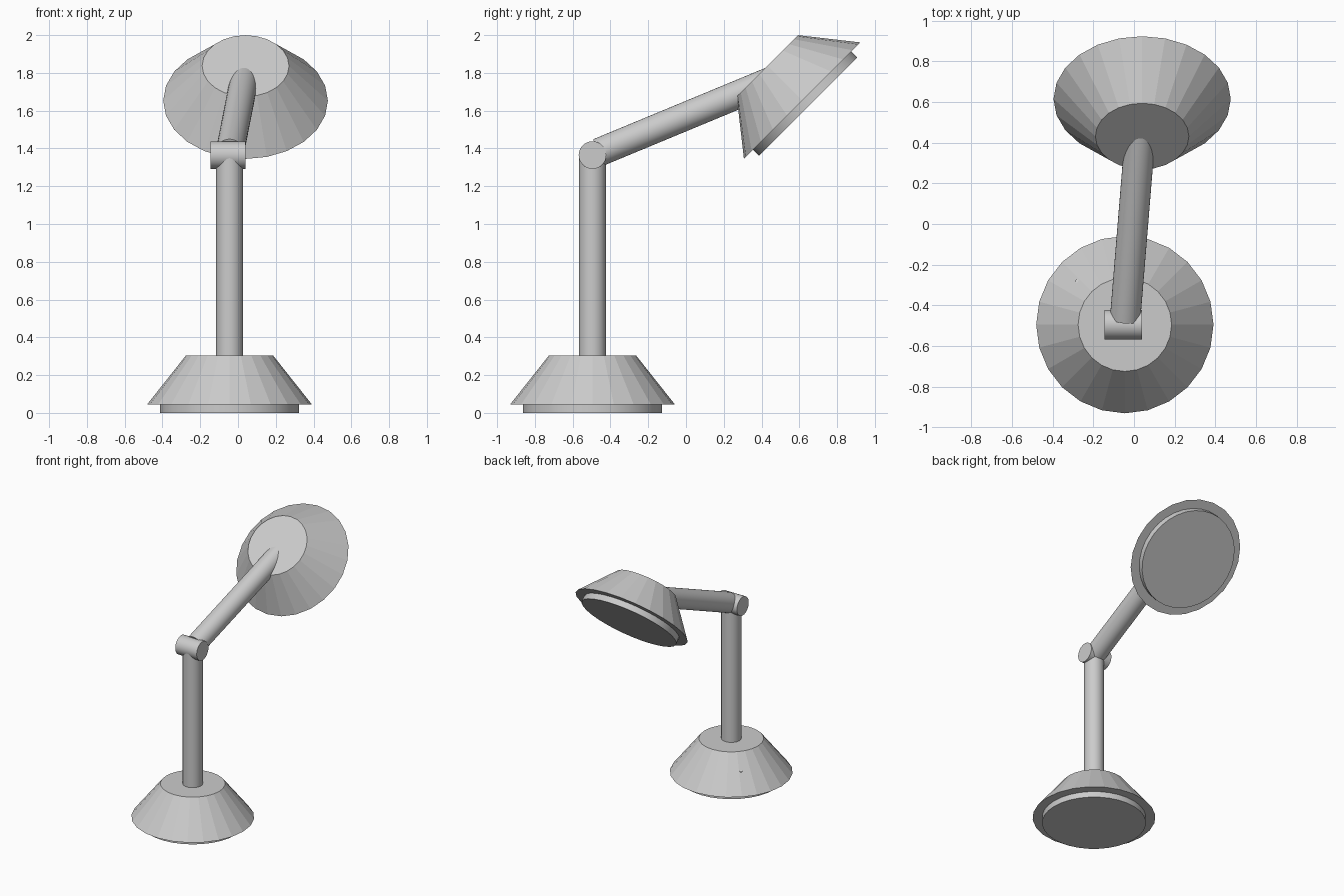
import bpy
from math import radians
from mathutils import Vector

cube = bpy.data.objects.get("Cube")
if cube:
    bpy.data.objects.remove(cube, do_unlink=True)

grey = bpy.data.materials.new("light_grey")
grey.use_nodes = True
grey.diffuse_color = (0.6, 0.6, 0.6, 1)
grey.node_tree.nodes["Principled BSDF"].inputs["Base Color"].default_value = (0.6, 0.6, 0.6, 1)


def frustum(name, start, end, r_start, r_end, sides=32, smooth=True):
    """Cylinder or cone running from start to end."""
    start, end = Vector(start), Vector(end)
    axis = end - start
    bpy.ops.mesh.primitive_cone_add(vertices=sides, radius1=r_start, radius2=r_end,
                                    depth=axis.length, location=(start + end) / 2)
    obj = bpy.context.object
    obj.name = name
    obj.rotation_euler = axis.to_track_quat('Z', 'Y').to_euler()
    obj.data.materials.append(grey)
    if smooth:
        bpy.ops.object.shade_smooth_by_angle(angle=radians(30))
    return obj


def bell(prefix, centre, direction):
    """Faceted cone with a thinner disc set under its wide rim."""
    centre, direction = Vector(centre), Vector(direction).normalized()
    frustum(prefix + "_cone", centre, centre + direction * 0.26, 0.436, 0.23, 24, False)
    frustum(prefix + "_disc", centre - direction * 0.045, centre, 0.368, 0.368)


# Base and lamp head share the same shape
bell("base", (-0.045, -0.495, 0.045), (0, 0, 1))
bell("head", (0.04, 0.615, 1.653), (0, -1, 1))

# Upright post, elbow hinge and sloping arm
frustum("post", (-0.045, -0.495, 0.29), (-0.045, -0.495, 1.365), 0.071, 0.071)
frustum("elbow_hinge", (-0.145, -0.495, 1.365), (0.04, -0.495, 1.365), 0.073, 0.073)
frustum("arm", (-0.043, -0.461, 1.38), (0.033, 0.47, 1.766), 0.075, 0.075)

# Tiny switch on the back of the base
frustum("switch", (-0.27, -0.29, 0.17), (-0.28, -0.28, 0.195), 0.01, 0.01, 8)
